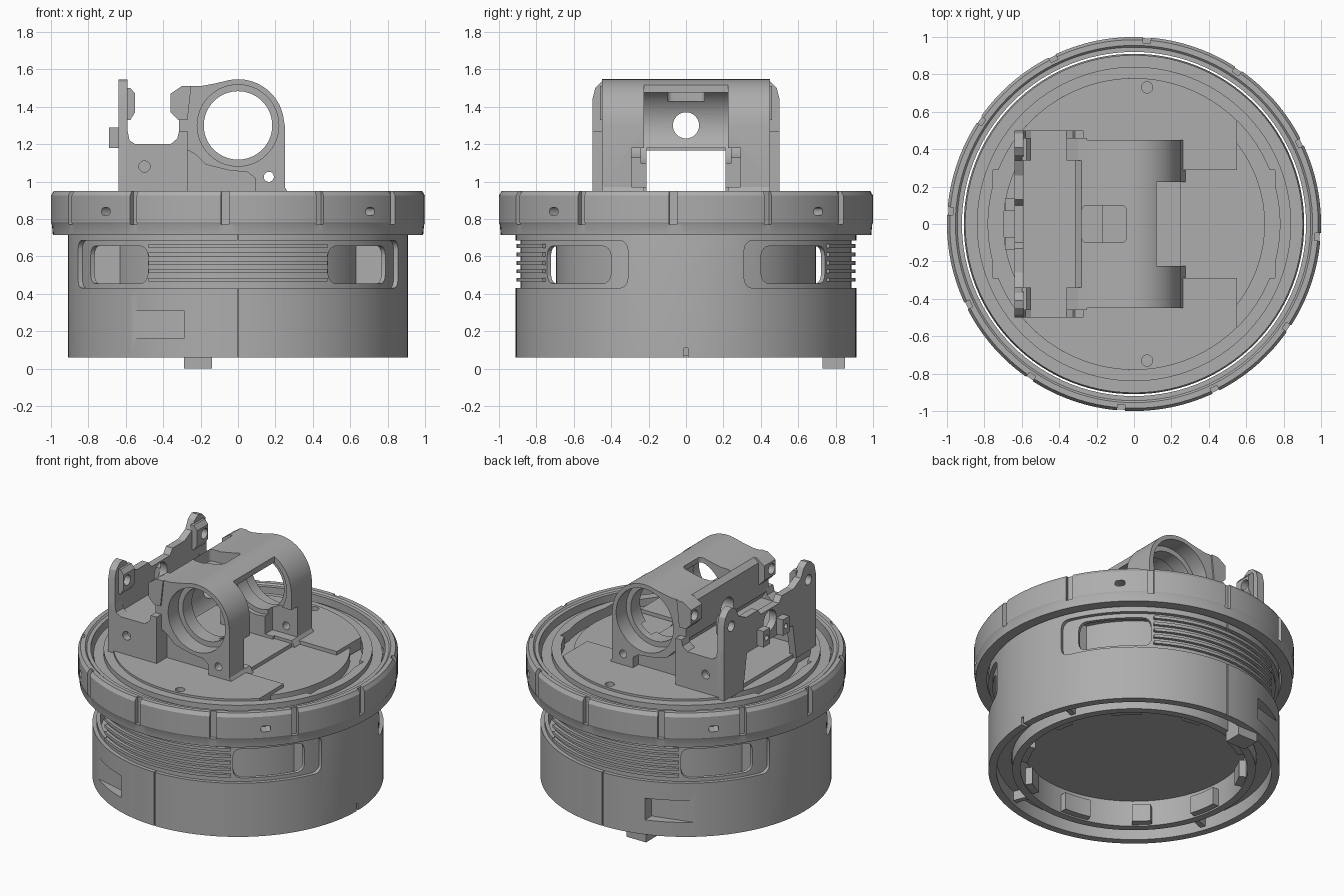
import bpy, bmesh
from math import sin, cos, radians, pi

cube = bpy.data.objects.get("Cube")
if cube:
    bpy.data.objects.remove(cube, do_unlink=True)

grey = bpy.data.materials.new("machined grey")
grey.use_nodes = True
grey.diffuse_color = (0.42, 0.42, 0.42, 1)
grey.node_tree.nodes["Principled BSDF"].inputs["Base Color"].default_value = (0.42, 0.42, 0.42, 1)


def finish(name, bm):
    bmesh.ops.recalc_face_normals(bm, faces=bm.faces)
    mesh = bpy.data.meshes.new(name)
    bm.to_mesh(mesh)
    bm.free()
    mesh.materials.append(grey)
    ob = bpy.data.objects.new(name, mesh)
    bpy.context.scene.collection.objects.link(ob)
    return ob


def prism(name, pts, axis, lo, hi):
    """Extrude a 2D outline along an axis."""
    def place(p, t):
        return {"x": (t, p[0], p[1]), "y": (p[0], t, p[1]), "z": (p[0], p[1], t)}[axis]
    bm = bmesh.new()
    a = [bm.verts.new(place(p, lo)) for p in pts]
    b = [bm.verts.new(place(p, hi)) for p in pts]
    bm.faces.new(a)
    bm.faces.new(b)
    for i in range(len(pts)):
        j = (i + 1) % len(pts)
        bm.faces.new((a[i], a[j], b[j], b[i]))
    return finish(name, bm)


def box(name, x0, x1, y0, y1, z0, z1):
    return prism(name, [(x0, y0), (x1, y0), (x1, y1), (x0, y1)], "z", z0, z1)


def arc(cx, cy, r, a0, a1, n):
    return [(cx + r * cos(radians(a0 + (a1 - a0) * i / n)),
             cy + r * sin(radians(a0 + (a1 - a0) * i / n))) for i in range(n + 1)]


def rod(name, cx, cy, r, axis, lo, hi, n=32):
    return prism(name, arc(cx, cy, r, 0, 360, n)[:-1], axis, lo, hi)


def rounded(u0, u1, v0, v1, r):
    return (arc(u1 - r, v1 - r, r, 0, 90, 5) + arc(u0 + r, v1 - r, r, 90, 180, 5)
            + arc(u0 + r, v0 + r, r, 180, 270, 5) + arc(u1 - r, v0 + r, r, 270, 360, 5))


def lathe(name, profile, n=120):
    """Revolve a closed (radius, height) section about z."""
    bm = bmesh.new()
    rings = [[bm.verts.new((r * cos(2 * pi * i / n), r * sin(2 * pi * i / n), z))
              for r, z in profile] for i in range(n)]
    for i in range(n):
        p, q = rings[i], rings[(i + 1) % n]
        for k in range(len(profile)):
            m = (k + 1) % len(profile)
            bm.faces.new((p[k], p[m], q[m], q[k]))
    bmesh.ops.remove_doubles(bm, verts=bm.verts, dist=1e-5)
    return finish(name, bm)


def sector(name, r0, r1, z0, z1, mid, half, step=4, corner=0):
    """Block bent around z, with optionally rounded corners."""
    n = max(1, int(2 * half / step))
    bm = bmesh.new()
    cols = []
    for i in range(n + 1):
        a = radians(mid - half + 2 * half * i / n)
        cols.append([bm.verts.new((r * cos(a), r * sin(a), z))
                     for r, z in ((r0, z0), (r1, z0), (r1, z1), (r0, z1))])
    for p, q in zip(cols, cols[1:]):
        for k in range(4):
            m = (k + 1) % 4
            bm.faces.new((p[k], p[m], q[m], q[k]))
    bm.faces.new(cols[0])
    bm.faces.new(cols[-1])
    if corner:
        edges = [bm.edges.get((c[a], c[b])) for c in (cols[0], cols[-1]) for a, b in ((0, 1), (2, 3))]
        bmesh.ops.bevel(bm, geom=edges, offset=corner, segments=4, profile=0.5, affect="EDGES")
    return finish(name, bm)


def cut(ob, cutters):
    for c in cutters:
        c.hide_render = True
        mod = ob.modifiers.new("cut", "BOOLEAN")
        mod.operation, mod.solver, mod.object = "DIFFERENCE", "EXACT", c
    bpy.context.view_layer.update()
    graph = bpy.context.evaluated_depsgraph_get()
    mesh = bpy.data.meshes.new_from_object(ob.evaluated_get(graph))
    ob.modifiers.clear()
    ob.data = mesh
    for c in cutters:
        bpy.data.objects.remove(c, do_unlink=True)


# Lower body with recessed bands, windows, side pockets and seams
body = lathe("body_shell", [(.86, .06), (.91, .06), (.91, .74), (.903, .8), (.903, .9), (.84, .9),
                            (.84, .935), (.78, .935), (.78, .74), (.86, .74), (.86, .36), (.765, .36),
                            (.765, .15), (.86, .15)])
cut(body, [sector("band", .885, 1.1, .43, .685, a, 70, 5, .05) for a in (90, 270)])
cut(body, [sector("window", .8, 1.1, .455, .655, a + s * 48, 15, 5, .05)
           for a in (90, 270) for s in (-1, 1)])
tools = [box("foot_slot", .8, 1, -.01, .01, 0, .11)]
for s in (-1, 1):
    tools.append(prism("pocket", [(-.29, s), (-.29, s * .79), (-.56, s * .717), (-.6, s)], "z", .16, .31))
    tools.append(box("seam", -.003, .003, *sorted((s * .89, s)), 0, .75))
    tools.append(box("flange_notch", *sorted((s * .6, s * .755)), -.29, .29, .85, 1))
cut(body, tools)
for a in (90, 270):
    for i in range(5):
        z = .465 + i * .045
        sector("cooling_fin", .87, .905, z, z + .02, a, 32)

# Inner drum, underside teeth and ribs, locating tab
lathe("inner_drum", [(0, .25), (.71, .25), (.71, .07), (.76, .07), (.76, .36), (.695, .37), (.695, .74),
                     (.81, .75), (.81, .86), (.7, .86), (.7, .925), (0, .925)])
for i in range(10):
    sector("locking_tooth", .665, .72, .08, .2, i * 36 + 10, 5 + 3 * (i % 2))
for i in range(4):
    sector("underside_rib", .755, .865, .085, .16, i * 90 + 20, 1.2)
box("locating_tab", -.29, -.14, .73, .85, 0, .2)
for s in (-1, 1):
    lo, hi = sorted((s * .6, s * .81))
    box("inner_block", lo, hi, -.29, .29, .34, .76)

# Outer collar with twelve grip panels
collar = lathe("collar", [(.92, .715), (.99, .715), (.995, .77), (1, .78), (1, .925),
                          (.985, .95), (.955, .95), (.945, .94), (.92, .94)])
tools = [sector("groove", .97, 1.1, .77, 1, -4 + 30 * i, 1.2) for i in range(12)]
tools += [sector("collar_slot", .9, 1.1, .82, .86, a, 1.8, 4, .015) for a in (45, 135, 225, 315)]
cut(collar, tools)

# Top plate
plate = prism("top_plate", arc(0, 0, .78, 45, 142, 32) + arc(0, 0, .78, 218, 315, 32)
              + [(.55, -.29), (.25, -.29), (.25, .29), (.55, .29)], "z", .87, .95)
cut(plate, [rod("screw_hole", .07, y, .03, "z", .9, 1) for y in (-.73, .73)])

# Tube cradle
cradle = prism("tube_cradle", [(.275, .93), (.25, .97), (.25, 1.3)] + arc(0, 1.3, .247, 5, 100, 20)
               + [(-.12, 1.525), (-.2, 1.51), (-.28, 1.51), (-.315, 1.48), (-.315, 1.25),
                  (-.28, 1.2), (-.28, .93)],
               "y", -.45, .45)
cut(cradle, [rod("bore", 0, 1.3, .183, "y", -1, 1, 64),
             rod("middle_bore", 0, 1.3, .213, "y", -.24, .24, 64),
             rod("front_counterbore", 0, 1.3, .218, "y", -1, -.34, 64),
             rod("back_counterbore", 0, 1.3, .218, "y", .34, 1, 64)])
cut(cradle, [prism("side_window", rounded(-.225, .225, .7, 1.7, .03), "x", .12, 1),
             box("underpass", -1, 1, -.21, .21, .8, 1.18)])
tools = [box("leg_relief", .06, 1, -.29, .29, .97, 1.18),
         prism("top_opening", rounded(-.28, -.04, -.1, .1, .03), "z", 1.43, 2),
         rod("cross_hole", 0, 1.3, .07, "x", -1, 0)]
for s in (-1, 1):
    tools.append(rod("pin_hole", .165, 1.025, .027, "y", *sorted((s * .25, s)), 20))
    tools.append(prism("panel_relief", [(-.27, .8), (.09, .8), (.09, 1.02), (.05, 1.05), (-.05, 1.06),
                                        (-.17, 1.09), (-.22, 1.14), (-.27, 1.17)],
                       "y", *sorted((s * .39, s))))
cut(cradle, tools)

# Upright bracket with two ears
foot = [(.29, .93), (.25, 1.17)]
ear = [(0, 1.38), (.1, 1.38), (.13, 1.42), (.26, 1.42), (.34, 1.46), (.37, 1.52), (.41, 1.545),
       (.45, 1.535), (.485, 1.5), (.5, 1.44), (.5, .93)]
outline = foot + [(-y, z) for y, z in foot[::-1]] + [(-y, z) for y, z in ear[:0:-1]] + ear
upright = prism("upright_bracket", outline, "x", -.64, -.59)
cut(upright, [rod("sight_hole", 0, 1.3, .07, "x", -1, 0)])
box("bracket_floor", -.62, -.25, -.45, .45, 1.165, 1.2)

for s in (-1, 1):
    lo, hi = sorted((s * .5, s * .42))
    wing = prism("side_wing", [(-.64, .93), (-.27, .93), (-.27, 1.27), (-.315, 1.27), (-.325, 1.23),
                               (-.36, 1.2), (-.55, 1.2), (-.58, 1.22), (-.59, 1.27), (-.64, 1.27)],
                 "y", lo, hi)
    cut(wing, [rod("wing_hole", -.5, 1.08, .03, "y", *sorted((s * .45, s)), 20)])
    lo, hi = sorted((s * .46, s * .34))
    ear_boss = prism("ear_boss", [(-.6, 1.33), (-.575, 1.33), (-.55, 1.37), (-.55, 1.47),
                                  (-.575, 1.5), (-.6, 1.5)], "y", lo, hi)
    cradle_boss = prism("cradle_boss", [(-.27, 1.33), (-.32, 1.33), (-.36, 1.37), (-.36, 1.47),
                                        (-.3, 1.51), (-.25, 1.51)], "y", lo, hi)
    for ob in (upright, ear_boss, cradle_boss):
        cut(ob, [rod("ear_hole", s * .42, 1.42, .035, "x", -1, -.3, 20)])
    lo, hi = sorted((s * .07, s * .14))
    tab = box("rear_tab", -.69, -.62, lo, hi, 1.18, 1.29)
    cut(tab, [rod("tab_hole", s * .105, 1.235, .018, "x", -1, -.66, 16)])

# Smooth curved surfaces, keep edges crisp
for ob in bpy.context.scene.objects:
    ob.select_set(ob.type == "MESH")
bpy.context.view_layer.objects.active = body
bpy.ops.object.shade_smooth_by_angle(angle=radians(25))
